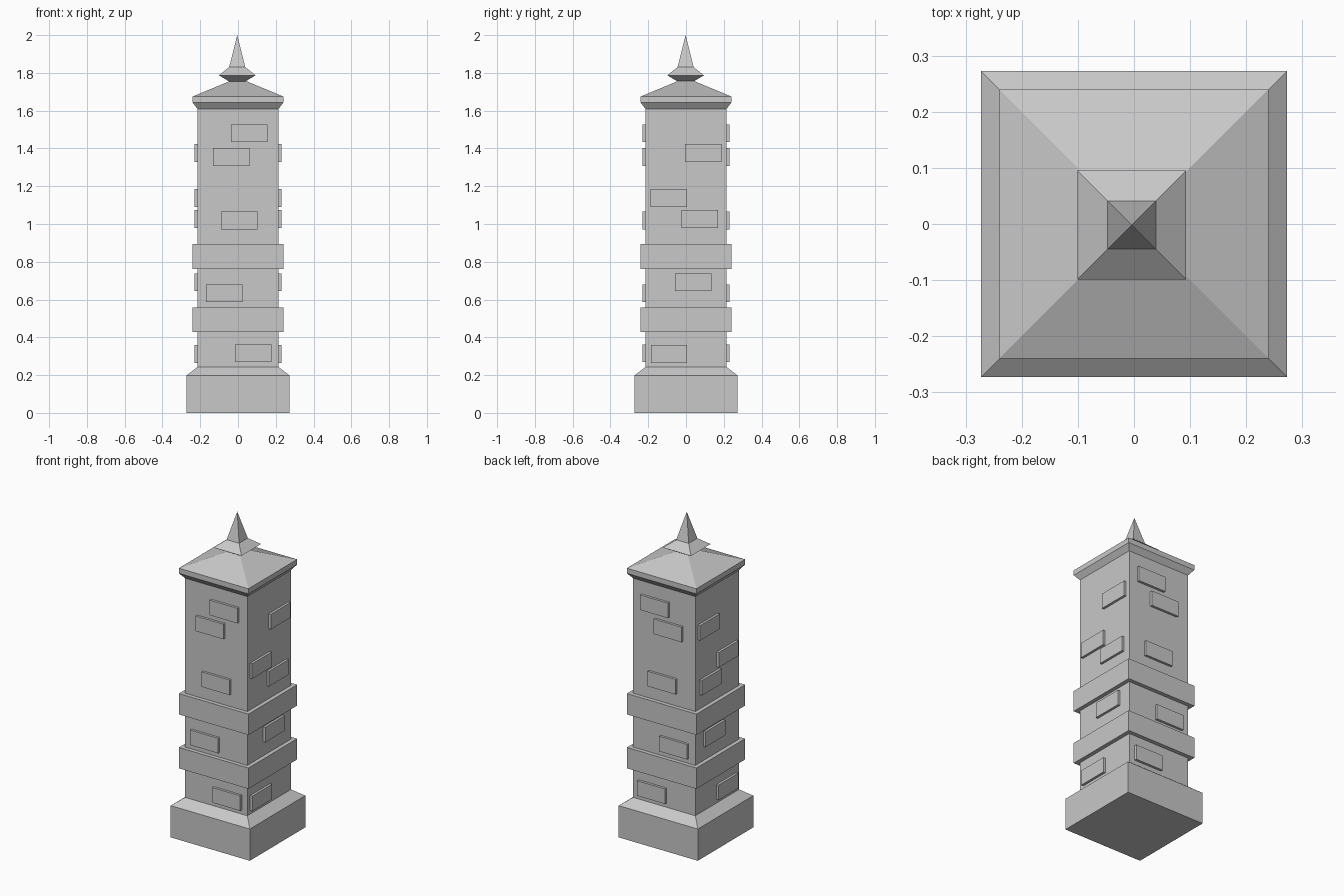
import bpy
import bmesh
from mathutils import Matrix, Vector

cube = bpy.data.objects.get("Cube")
if cube:
    bpy.data.objects.remove(cube, do_unlink=True)

STONE = (0.58, 0.58, 0.58, 1.0)
stone = bpy.data.materials.new("grey stone")
stone.use_nodes = True
stone.diffuse_color = STONE
bsdf = stone.node_tree.nodes["Principled BSDF"]
bsdf.inputs["Base Color"].default_value = STONE
bsdf.inputs["Roughness"].default_value = 0.9


def add_object(name, bm):
    bmesh.ops.recalc_face_normals(bm, faces=bm.faces)
    mesh = bpy.data.meshes.new(name)
    bm.to_mesh(mesh)
    bm.free()
    mesh.materials.append(stone)
    obj = bpy.data.objects.new(name, mesh)
    bpy.context.collection.objects.link(obj)
    return obj


def square_tower(name, profile, centre=(0, 0)):
    """Stack square sections given as (half width, height); zero width is a point."""
    cx, cy = centre
    bm = bmesh.new()
    rings = []
    for half, z in profile:
        if half == 0:
            rings.append([bm.verts.new((cx, cy, z))])
        else:
            rings.append([bm.verts.new((cx + sx * half, cy + sy * half, z))
                          for sx, sy in ((-1, -1), (1, -1), (1, 1), (-1, 1))])
    for low, high in zip(rings, rings[1:]):
        for i in range(4):
            j = (i + 1) % 4
            if len(high) == 1:
                bm.faces.new((low[i], low[j], high[0]))
            else:
                bm.faces.new((low[i], low[j], high[j], high[i]))
    bm.faces.new(rings[0])
    if len(rings[-1]) == 4:
        bm.faces.new(rings[-1])
    return add_object(name, bm)


def brick_pair(name, along, z, axis):
    """Raised brick on one wall, mirrored to the opposite wall."""
    size = Vector((0.193, 0.193, 0.094))
    size[axis] = 0.03
    centre = Vector((along, along, z))
    centre[axis] = 0.215 if axis == 0 else -0.215
    bm = bmesh.new()
    bmesh.ops.create_cube(bm, size=1, matrix=Matrix.Translation(centre)
                          @ Matrix.Diagonal(size.to_4d()))
    obj = add_object(name, bm)
    mirror = obj.modifiers.new("opposite wall", "MIRROR")
    mirror.use_axis = (axis == 0, axis == 1, False)


# Main masonry
square_tower("plinth", [(0.273, 0), (0.273, 0.198), (0.215, 0.243)])
square_tower("shaft", [(0.215, 0.24), (0.215, 1.615)])
for name, z in (("lower_band", 0.427), ("upper_band", 0.763)):
    square_tower(name, [(0.24, z), (0.24, z + 0.13)])

# Flared cornice and pyramid roof
square_tower("roof", [(0.215, 1.61), (0.24, 1.643), (0.24, 1.675), (0.04, 1.758)])

# Slightly off-centre finial
square_tower("finial", [(0.043, 1.755), (0.097, 1.787), (0.043, 1.83), (0, 2.0)],
             centre=(-0.004, -0.002))

# Raised bricks: position along the wall, height
front_bricks = [(0.06, 1.48), (-0.035, 1.355), (0.007, 1.018), (-0.072, 0.634), (0.08, 0.316)]
side_bricks = [(0.092, 1.376), (-0.092, 1.138), (0.073, 1.027), (0.038, 0.692), (-0.09, 0.312)]
for axis, wall, bricks in ((1, "front_back", front_bricks), (0, "side", side_bricks)):
    for n, (along, z) in enumerate(bricks, 1):
        brick_pair(f"{wall}_brick_{n}", along, z, axis)
